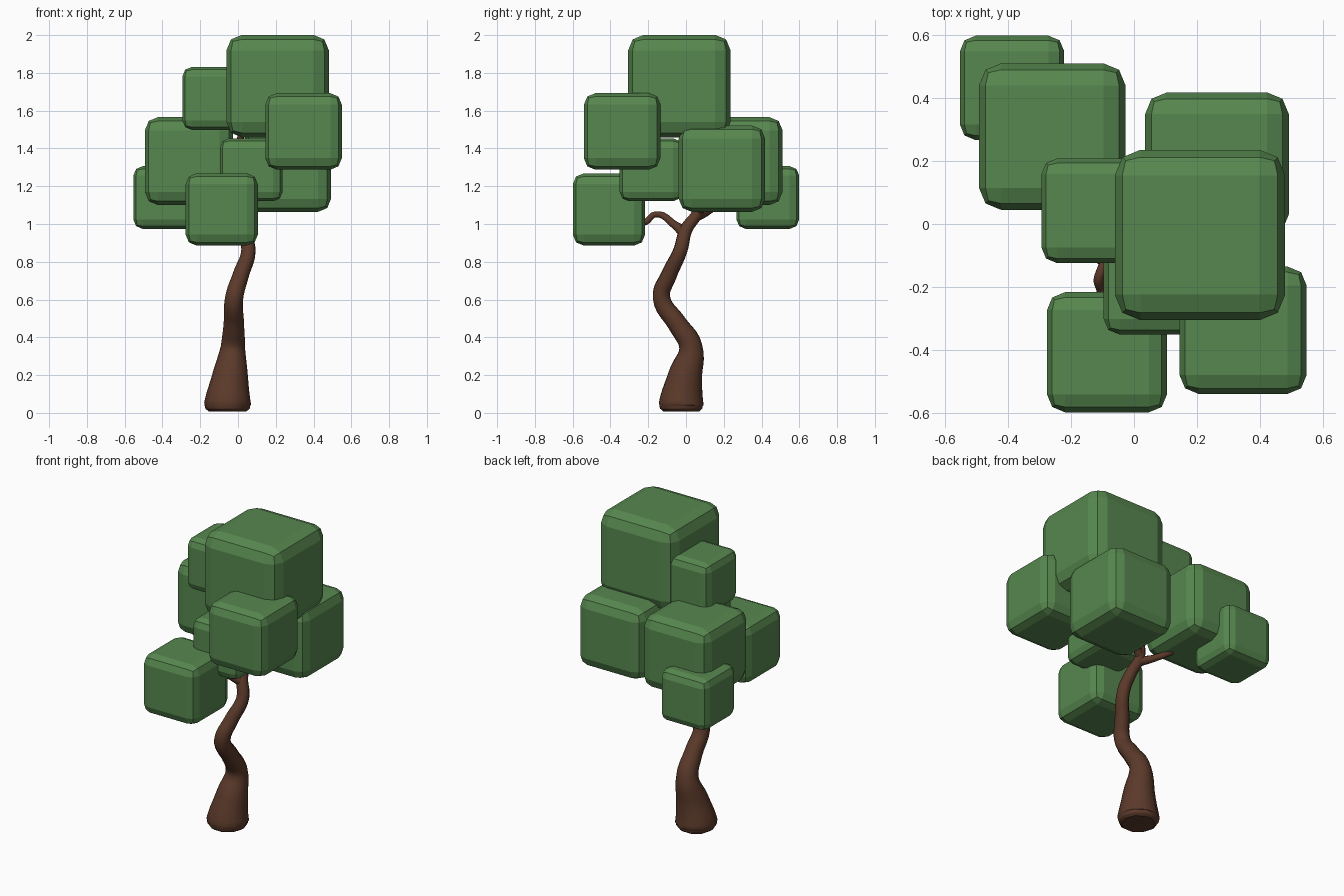
import bpy

if "Cube" in bpy.data.objects:
    bpy.data.objects.remove(bpy.data.objects["Cube"])


def material(name, rgb):
    m = bpy.data.materials.new(name)
    m.diffuse_color = (*rgb, 1)
    m.use_nodes = True
    m.node_tree.nodes["Principled BSDF"].inputs["Base Color"].default_value = m.diffuse_color
    return m


LEAF = material("leaf_green", (0.095, 0.245, 0.078))
BARK = material("bark_brown", (0.105, 0.042, 0.023))


def limb(name, points):
    """Tapered round limb through (x, y, z, radius) points."""
    cu = bpy.data.curves.new(name, 'CURVE')
    cu.dimensions = '3D'
    cu.bevel_depth = 1.0
    cu.bevel_resolution = 3
    cu.resolution_u = 6
    cu.use_fill_caps = True
    sp = cu.splines.new('BEZIER')
    sp.radius_interpolation = 'LINEAR'
    sp.bezier_points.add(len(points) - 1)
    for bp, (x, y, z, r) in zip(sp.bezier_points, points):
        bp.co = (x, y, z)
        bp.radius = r
        bp.handle_left_type = bp.handle_right_type = 'AUTO'
    ob = bpy.data.objects.new(name, cu)
    bpy.context.collection.objects.link(ob)
    # turn into a smooth mesh
    bpy.ops.object.select_all(action='DESELECT')
    ob.select_set(True)
    bpy.context.view_layer.objects.active = ob
    bpy.ops.object.convert(target='MESH')
    ob = bpy.context.object
    ob.data.materials.clear()
    ob.data.materials.append(BARK)
    bpy.ops.object.shade_smooth_by_angle(angle=0.9)


def foliage(name, center, size):
    """Cube with a two-step bevel proportional to its size."""
    bpy.ops.mesh.primitive_cube_add(size=size, location=center)
    ob = bpy.context.object
    ob.name = name
    ob.data.materials.append(LEAF)
    b = ob.modifiers.new("bevel", 'BEVEL')
    b.width = size * 0.15
    b.segments = 2


# winding trunk with flared foot
limb("trunk", [
    (-0.055, -0.025, 0.008, 0.100), (-0.055, -0.025, 0.022, 0.117),
    (-0.055, -0.025, 0.05, 0.124), (-0.042, -0.005, 0.19, 0.096),
    (-0.027, 0.025, 0.35, 0.064), (-0.022, -0.045, 0.47, 0.054),
    (-0.020, -0.130, 0.61, 0.048), (0.015, -0.090, 0.73, 0.043),
    (0.055, -0.030, 0.86, 0.038), (0.030, 0.000, 0.97, 0.035),
    (0.010, 0.065, 1.07, 0.030), (0.02, 0.07, 1.20, 0.026)])

# branches into the foliage
limb("front_branch", [
    (0.035, -0.005, 0.95, 0.034), (-0.02, -0.06, 0.995, 0.021),
    (-0.11, -0.165, 1.05, 0.016), (-0.10, -0.22, 1.01, 0.018),
    (-0.085, -0.33, 1.05, 0.015)])
limb("left_branch", [
    (0.015, 0.05, 1.04, 0.030), (-0.07, 0.12, 1.07, 0.020),
    (-0.20, 0.22, 1.15, 0.018)])
limb("right_branch", [
    (0.01, 0.065, 1.07, 0.028), (0.10, 0.11, 1.15, 0.02),
    (0.2, 0.15, 1.25, 0.016)])
limb("upper_branch", [
    (0.02, 0.07, 1.18, 0.026), (0.0, 0.04, 1.34, 0.02),
    (0.03, 0.02, 1.55, 0.016)])

# foliage blocks
BLOCKS = [
    ("foliage_top", (0.21, -0.035, 1.73), 0.542),
    ("foliage_right_front", (0.347, -0.338, 1.49), 0.405),
    ("foliage_front_low", (-0.086, -0.408, 1.077), 0.382),
    ("foliage_middle", (0.07, -0.185, 1.287), 0.333),
    ("foliage_right_back", (0.264, 0.190, 1.293), 0.457),
    ("foliage_left_back", (-0.26, 0.278, 1.333), 0.466),
    ("foliage_back_low", (-0.388, 0.433, 1.140), 0.332),
    ("foliage_left_high", (-0.128, 0.042, 1.665), 0.333),
]
for args in BLOCKS:
    foliage(*args)
